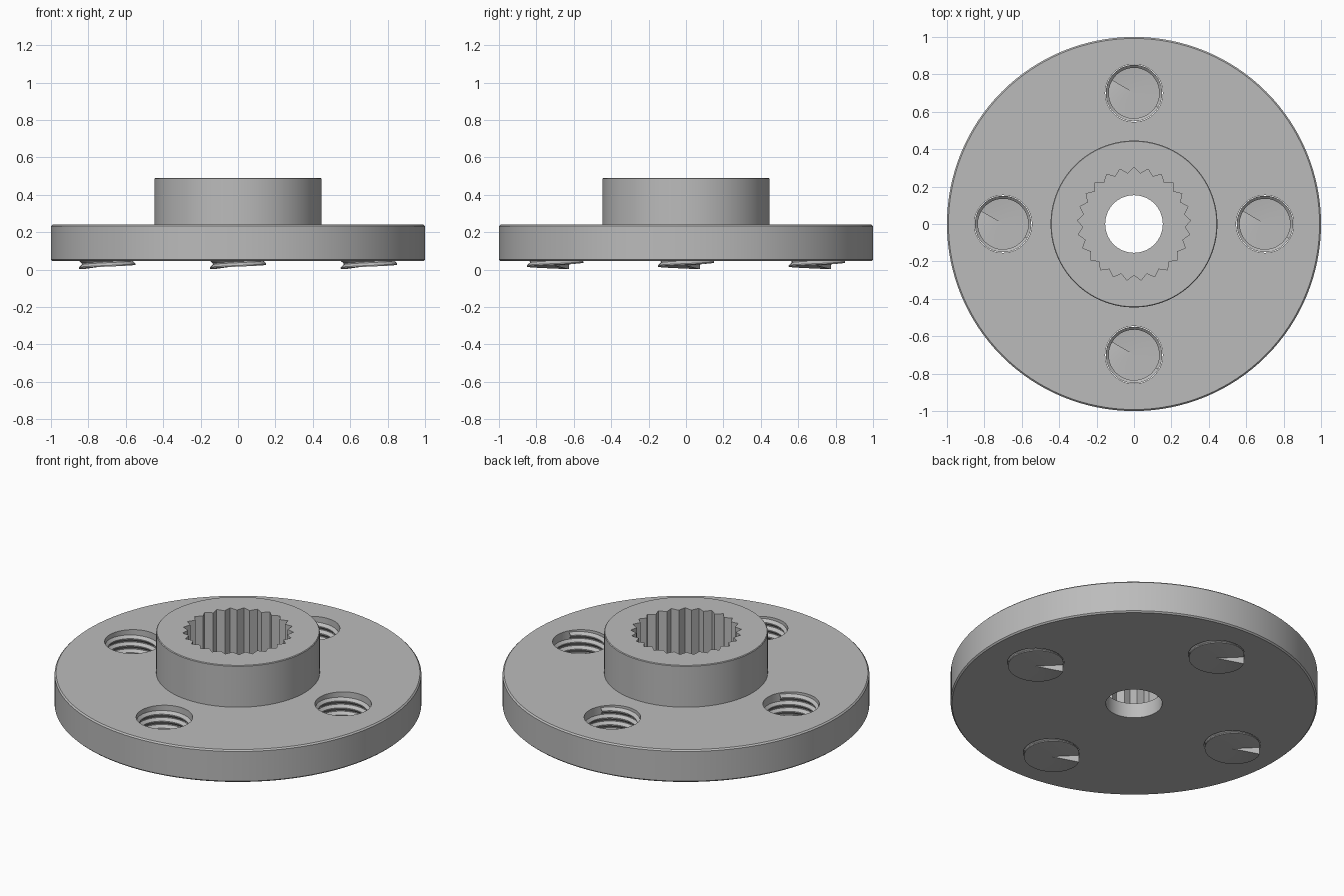
import bpy, bmesh, math
from math import cos, sin, pi

cube = bpy.data.objects.get("Cube")
if cube:
    bpy.data.objects.remove(cube, do_unlink=True)

grey = bpy.data.materials.new("plain grey")
grey.use_nodes = True
colour = (0.5, 0.5, 0.5, 1)
grey.diffuse_color = colour
grey.node_tree.nodes["Principled BSDF"].inputs["Base Color"].default_value = colour

DISC_BOTTOM, DISC_TOP, HUB_TOP = 0.045, 0.24, 0.49
BORE, HOLE_RING = 0.154, 0.7


def make_object(name, bm):
    bmesh.ops.recalc_face_normals(bm, faces=bm.faces)
    mesh = bpy.data.meshes.new(name)
    bm.to_mesh(mesh)
    bm.free()
    mesh.materials.append(grey)
    obj = bpy.data.objects.new(name, mesh)
    bpy.context.collection.objects.link(obj)
    return obj


def activate(obj):
    bpy.ops.object.select_all(action='DESELECT')
    obj.select_set(True)
    bpy.context.view_layer.objects.active = obj


def lathe(name, profile, sides):
    bm = bmesh.new()
    rings = [[bm.verts.new((r * cos(2 * pi * i / sides), r * sin(2 * pi * i / sides), z))
              for i in range(sides)] for r, z in profile]
    for low, high in zip(rings, rings[1:]):
        for i in range(sides):
            j = (i + 1) % sides
            bm.faces.new((low[i], low[j], high[j], high[i]))
    bm.faces.new(rings[0])
    bm.faces.new(rings[-1])
    return make_object(name, bm)


def prism(name, radii, z0, z1, x=0, y=0):
    bm = bmesh.new()
    n = len(radii)
    base = bm.faces.new([bm.verts.new((x + r * sin(2 * pi * i / n), y + r * cos(2 * pi * i / n), z0))
                         for i, r in enumerate(radii)])
    top = bmesh.ops.extrude_face_region(bm, geom=[base])["geom"]
    bmesh.ops.translate(bm, vec=(0, 0, z1 - z0),
                        verts=[v for v in top if isinstance(v, bmesh.types.BMVert)])
    return make_object(name, bm)


def cut(obj, cutter):
    cutter.hide_render = True
    mod = obj.modifiers.new("cut", 'BOOLEAN')
    mod.operation = 'DIFFERENCE'
    mod.solver = 'EXACT'
    mod.object = cutter
    activate(obj)
    bpy.ops.object.modifier_apply(modifier=mod.name)
    bpy.data.objects.remove(cutter, do_unlink=True)


def thread(name, x, y, pitch=0.042, turns=4.5, steps=40):
    # Helical groove wall, closed below by a spiral cap with one step
    bm = bmesh.new()
    start = math.radians(150)
    section = [(0.151, 0), (0.151, 0.15), (0.135, 0.5), (0.135, 0.65), (0.151, 1)]
    rows = []
    for i in range(int(turns * steps) + 1):
        a = start + 2 * pi * i / steps
        z = pitch * i / steps + 0.002
        rows.append([bm.verts.new((x + r * cos(a), y + r * sin(a), z + pitch * h))
                     for r, h in section])
    for p, q in zip(rows, rows[1:]):
        for k in range(len(section) - 1):
            bm.faces.new((p[k], p[k + 1], q[k + 1], q[k]))
    centre = bm.verts.new((x, y, pitch / 2))
    for p, q in zip(rows[:steps], rows[1:steps + 1]):
        bm.faces.new((centre, p[0], q[0]))
    bm.faces.new((centre, rows[steps][0], rows[0][0]))
    bmesh.ops.remove_doubles(bm, verts=bm.verts, dist=0.0005)
    return make_object(name, bm)


# Flange disc with raised hub
b = 0.008
horn = lathe("flanged_hub", [
    (1 - b, DISC_BOTTOM), (1, DISC_BOTTOM + b), (1, DISC_TOP - b), (1 - b, DISC_TOP),
    (0.446, DISC_TOP), (0.446, HUB_TOP - b / 2), (0.446 - b / 2, HUB_TOP)], 128)

# Toothed socket and centre bore
cut(horn, prism("socket_cutter", [0.303, 0.272] * 25, 0.135, 0.6))
cut(horn, prism("bore_cutter", [BORE] * 64, -0.1, 0.3))

# Four threaded screw holes
threads = []
for side, (dx, dy) in {"left": (1, 0), "back": (0, 1), "right": (-1, 0), "front": (0, -1)}.items():
    x, y = dx * HOLE_RING, dy * HOLE_RING
    cut(horn, prism("hole_cutter", [BORE] * 64, -0.1, 0.3, x, y))
    threads.append(thread(side + "_screw_thread", x, y))

for obj in [horn] + threads:
    activate(obj)
    bpy.ops.object.shade_smooth_by_angle(angle=math.radians(25))
